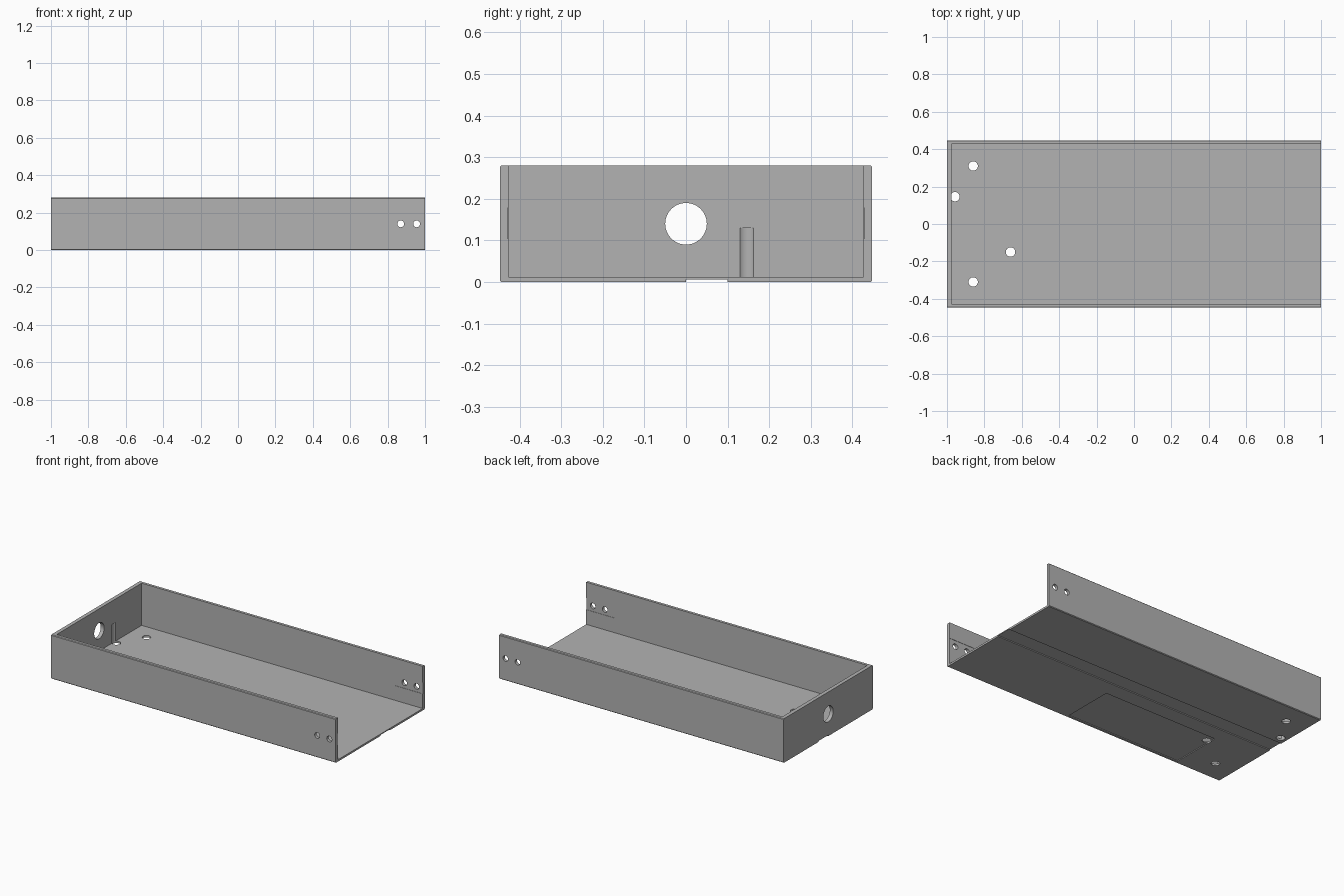
import bpy, bmesh, math
from mathutils import Matrix, Vector

cube = bpy.data.objects.get("Cube")
if cube:
    bpy.data.objects.remove(cube, do_unlink=True)

W, H = 0.4475, 0.28          # half width and height
WALL, FLOOR = 0.021, 0.012   # side wall and floor thickness
C = 0.004                    # small outer chamfer

grey = bpy.data.materials.new("plain grey")
grey.use_nodes = True
grey.diffuse_color = (0.45, 0.45, 0.45, 1)
grey.node_tree.nodes["Principled BSDF"].inputs["Base Color"].default_value = (0.45, 0.45, 0.45, 1)


def add_object(name, bm):
    bmesh.ops.recalc_face_normals(bm, faces=bm.faces)
    mesh = bpy.data.meshes.new(name)
    bm.to_mesh(mesh)
    bm.free()
    mesh.materials.append(grey)
    ob = bpy.data.objects.new(name, mesh)
    bpy.context.collection.objects.link(ob)
    return ob


def box(name, lo, hi):
    lo, hi = Vector(lo), Vector(hi)
    bm = bmesh.new()
    bmesh.ops.create_cube(bm, size=1, matrix=Matrix.Translation((lo + hi) / 2)
                          @ Matrix.Diagonal((*(hi - lo), 1)))
    return add_object(name, bm)


def drill(name, centre, radius, length, axis="Z"):
    turn = {"X": Matrix.Rotation(math.pi / 2, 4, "Y"),
            "Y": Matrix.Rotation(math.pi / 2, 4, "X"),
            "Z": Matrix.Identity(4)}[axis]
    bm = bmesh.new()
    bmesh.ops.create_cone(bm, cap_ends=True, segments=48, radius1=radius, radius2=radius,
                          depth=length, matrix=Matrix.Translation(centre) @ turn)
    return add_object(name, bm)


# Outer block: chamfered section pushed along the length
bm = bmesh.new()
section = [(-W + C, 0), (W - C, 0), (W, C), (W, H - C), (W - C, H),
           (-W + C, H), (-W, H - C), (-W, C)]
face = bm.faces.new([bm.verts.new((-1, y, z)) for y, z in section])
pushed = bmesh.ops.extrude_face_region(bm, geom=[face])["geom"]
bmesh.ops.translate(bm, vec=(2, 0, 0), verts=[v for v in pushed if isinstance(v, bmesh.types.BMVert)])
tray = add_object("open_tray", bm)

# Interior, open at the top and at one end
cutters = [box("interior", (-0.976, -W + WALL, FLOOR), (1.1, W - WALL, 0.5))]

# Round cable opening in the end wall
cutters.append(drill("cable_opening", (-1, 0, 0.14), 0.05, 0.2, "X"))

# Floor holes; the one beside the end wall also grooves that wall
for x, y in [(-0.86, 0.31), (-0.86, -0.31), (-0.66, -0.15)]:
    cutters.append(drill("floor_hole", (x, y, 0), 0.025, 0.1))
cutters.append(drill("end_groove", (-0.957, 0.146, 0.04), 0.025, 0.18))

# Screw holes and shallow pockets inside both side walls
for side in (-1, 1):
    for x in (0.87, 0.955):
        cutters.append(drill("screw_hole", (x, side * W, 0.14), 0.018, 0.1, "Y"))
    ys = sorted((side * 0.4, side * (W - WALL + 0.002)))
    cutters.append(box("wall_pocket", (0.8, ys[0], 0.105), (1.1, ys[1], 0.178)))

# Shallow channel and rectangular recess in the underside
cutters.append(box("underside_channel", (-1.1, 0, -0.1), (1.1, 0.1, 0.006)))
cutters.append(box("underside_recess", (-0.68, -0.43, -0.1), (0.12, -0.1, 0.005)))

for cutter in cutters:
    cutter.hide_render = True
    mod = tray.modifiers.new(cutter.name, "BOOLEAN")
    mod.operation = "DIFFERENCE"
    mod.solver = "EXACT"
    mod.object = cutter

# Bake the cuts, then drop the cutters
bpy.context.view_layer.update()
result = bpy.data.meshes.new_from_object(tray.evaluated_get(bpy.context.evaluated_depsgraph_get()))
tray.modifiers.clear()
tray.data = result
for cutter in cutters:
    bpy.data.objects.remove(cutter, do_unlink=True)

bpy.ops.object.select_all(action="DESELECT")
tray.select_set(True)
bpy.context.view_layer.objects.active = tray
bpy.ops.object.shade_smooth_by_angle(angle=math.radians(30))
